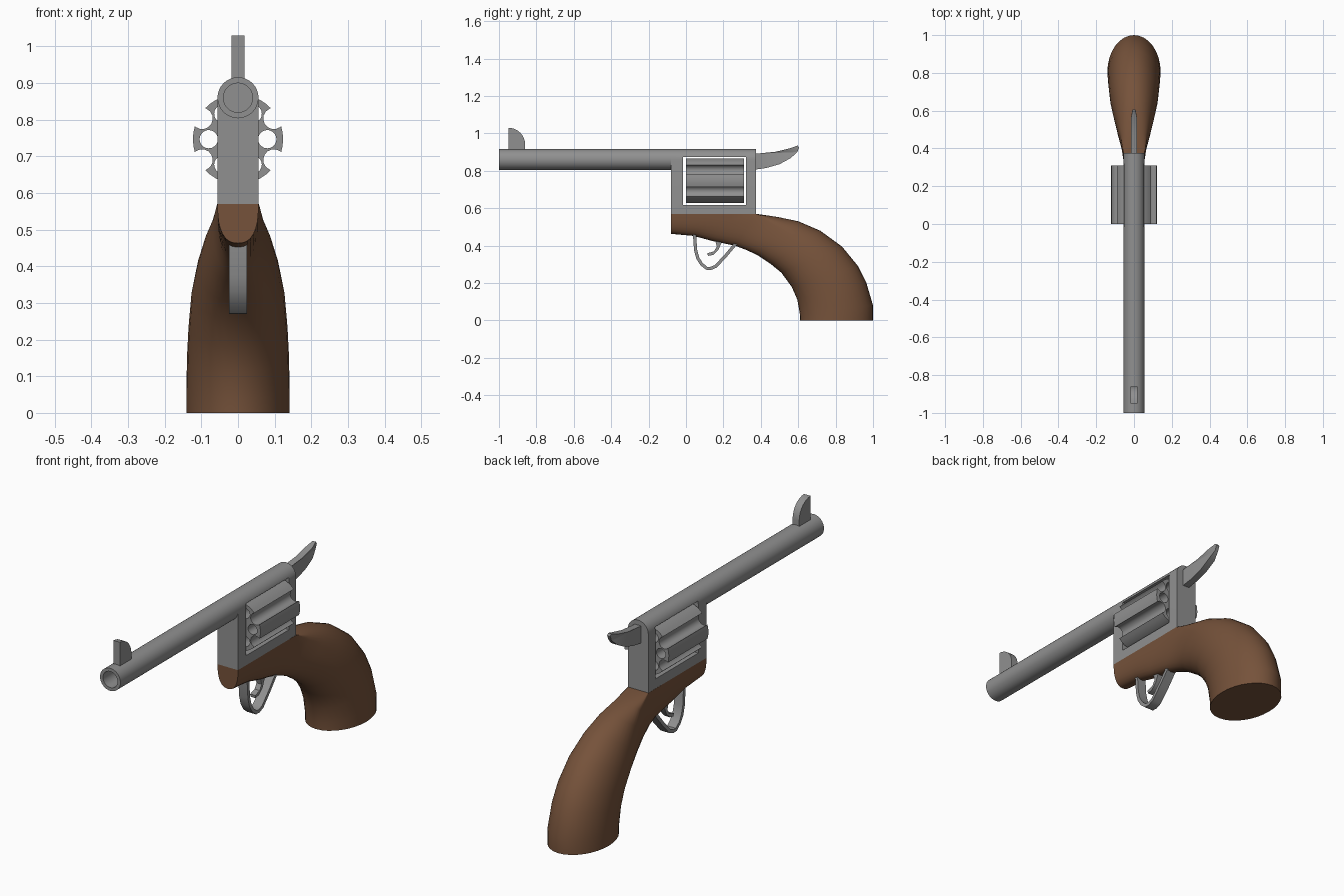
import bpy, bmesh, math
from mathutils import Matrix

if "Cube" in bpy.data.objects:
    bpy.data.objects.remove(bpy.data.objects["Cube"])


def material(name, rgb):
    m = bpy.data.materials.new(name)
    m.diffuse_color = (*rgb, 1)
    m.use_nodes = True
    m.node_tree.nodes["Principled BSDF"].inputs["Base Color"].default_value = m.diffuse_color
    return m


STEEL = material("grey_steel", (0.28, 0.28, 0.28))
WOOD = material("brown_wood", (0.18, 0.085, 0.043))


def finish(name, bm, mat, angle=35):
    bmesh.ops.remove_doubles(bm, verts=bm.verts, dist=1e-5)
    bmesh.ops.recalc_face_normals(bm, faces=bm.faces)
    me = bpy.data.meshes.new(name)
    bm.to_mesh(me)
    bm.free()
    me.materials.append(mat)
    ob = bpy.data.objects.new(name, me)
    bpy.context.collection.objects.link(ob)
    bpy.ops.object.select_all(action='DESELECT')
    ob.select_set(True)
    bpy.context.view_layer.objects.active = ob
    bpy.ops.object.shade_smooth_by_angle(angle=math.radians(angle))
    return ob


def filled(name, loops, half, matrix, mat=STEEL, taper=None):
    """Fill 2D loops (inner loops become holes) and extrude both ways by half."""
    cu = bpy.data.curves.new(name + "_profile", 'CURVE')
    cu.dimensions = '2D'
    cu.fill_mode = 'BOTH'
    cu.extrude = half
    for loop in loops:
        sp = cu.splines.new('POLY')
        sp.points.add(len(loop) - 1)
        for p, (u, v) in zip(sp.points, loop):
            p.co = (u, v, 0, 1)
        sp.use_cyclic_u = True
    tmp = bpy.data.objects.new(name + "_profile", cu)
    bpy.context.collection.objects.link(tmp)
    dg = bpy.context.evaluated_depsgraph_get()
    me = bpy.data.meshes.new_from_object(tmp.evaluated_get(dg))
    bm = bmesh.new()
    bm.from_mesh(me)
    bm.transform(matrix)
    if taper:
        for v in bm.verts:
            v.co.x *= taper(v.co.y)
    bpy.data.objects.remove(tmp)
    bpy.data.curves.remove(cu)
    bpy.data.meshes.remove(me)
    return finish(name, bm, mat)


# side profile (y, z) extruded across x
SIDE = Matrix(((0, 0, 1, 0), (1, 0, 0, 0), (0, 1, 0, 0), (0, 0, 0, 1)))


def side(name, loops, half, taper=None):
    return filled(name, loops, half, SIDE, taper=taper)


def lengthwise(name, loops, y0, y1):
    """Front profile (x, z) extruded from y0 to y1."""
    m = Matrix(((1, 0, 0, 0), (0, 0, -1, (y0 + y1) / 2), (0, 1, 0, 0), (0, 0, 0, 1)))
    return filled(name, loops, (y1 - y0) / 2, m)


def arc(cx, cy, r, a0, a1, n):
    return [(cx + r * math.cos(math.radians(a0 + (a1 - a0) * i / n)),
             cy + r * math.sin(math.radians(a0 + (a1 - a0) * i / n))) for i in range(n + 1)]


def circle(cx, cy, r, n):
    return arc(cx, cy, r, 0, 360, n)[:-1]


# barrel tube
R, BZ = 0.056, 0.86
lengthwise("barrel", [circle(0, BZ, R, 32), circle(0, BZ, 0.04, 32)], -1.0, -0.08)

# frame with round top and a window for the cylinder
frame = lengthwise("frame", [[(-R, 0.57), (R, 0.57)] + arc(0, BZ, R, 0, 180, 16)], -0.08, 0.375)
bpy.ops.mesh.primitive_cube_add(size=1, location=(0, 0.152, 0.7465))
cutter = bpy.context.object
cutter.name = "window_cutter"
cutter.scale = (0.5, 0.336, 0.257)
cutter.hide_render = True
mod = frame.modifiers.new("window", 'BOOLEAN')
mod.object = cutter
mod.operation = 'DIFFERENCE'
mod.solver = 'EXACT'
bpy.context.view_layer.objects.active = frame
bpy.ops.object.modifier_apply(modifier=mod.name)
bpy.data.objects.remove(cutter)

# fluted cylinder with six chambers
CZ, CR = 0.747, 0.123
outline, holes = [], []
for k in range(6):
    a = 60 * k
    outline += arc(0, CZ, CR, a - 16.5, a + 16.5, 4)
    b = math.radians(a + 30)
    outline += arc(0.113 * math.cos(b), CZ + 0.113 * math.sin(b), 0.029,
                   a + 30 - 85, a + 30 - 275, 8)
    holes.append(circle(0.08 * math.cos(math.radians(a)),
                        CZ + 0.08 * math.sin(math.radians(a)), 0.025, 20))
lengthwise("cylinder", [outline] + holes, 0.0, 0.31)

# front sight
side("front_sight", [[(-0.95, 0.9), (-0.86, 0.9)] + arc(-0.95, 0.94, 0.09, 0, 90, 8)], 0.018)

# hammer, narrowing at the tip
side("hammer", [[(0.36, 0.805), (0.43, 0.815), (0.5, 0.835), (0.56, 0.868), (0.595, 0.9),
                 (0.605, 0.925), (0.597, 0.935), (0.555, 0.92), (0.48, 0.902), (0.36, 0.89)]],
     0.017, taper=lambda y: 0.5 if y > 0.58 else 1)

# trigger
side("trigger", [[(0.15, 0.45), (0.165, 0.395), (0.15, 0.37), (0.115, 0.359), (0.117, 0.345),
                  (0.145, 0.35), (0.172, 0.375), (0.205, 0.45)]], 0.014)

# trigger guard: a strip following a path
path = [(0.037, 0.46), (0.043, 0.375), (0.055, 0.33), (0.077, 0.295), (0.107, 0.271),
        (0.135, 0.27), (0.165, 0.283), (0.22, 0.342), (0.285, 0.42)]
inner = []
for i, (u, v) in enumerate(path):
    p, q = path[max(i - 1, 0)], path[min(i + 1, len(path) - 1)]
    d = math.hypot(q[0] - p[0], q[1] - p[1])
    inner.append((u - (q[1] - p[1]) / d * 0.017, v + (q[0] - p[0]) / d * 0.017))
side("trigger_guard", [path + inner[::-1]], 0.024)

# grip: sections lofted between a top line and a bottom line
# (top y, top z, bottom y, bottom z, half width, widest point from the top)
sections = [
    (-0.08, 0.57, -0.08, 0.463, 0.056, 0), (0.10, 0.57, 0.04, 0.452, 0.056, 0),
    (0.25, 0.57, 0.14, 0.425, 0.056, 0), (0.375, 0.57, 0.26, 0.40, 0.057, 0),
    (0.49, 0.553, 0.32, 0.378, 0.070, 0.2), (0.60, 0.53, 0.38, 0.35, 0.09, 0.35),
    (0.717, 0.48, 0.455, 0.30, 0.111, 0.45), (0.834, 0.395, 0.51, 0.255, 0.127, 0.5),
    (0.92, 0.29, 0.565, 0.18, 0.135, 0.5), (0.963, 0.205, 0.595, 0.112, 0.139, 0.5),
    (1.0, 0.08, 0.608, 0.04, 0.141, 0.5), (1.0, 0.0, 0.61, 0.0, 0.141, 0.5)]
N = 32
bm = bmesh.new()
rings = []
for ty, tz, by, bz, w, f in sections:
    e = 0.8 + 0.4 * f
    ring = []
    for i in range(N):
        a = 2 * math.pi * i / N
        c, s = math.cos(a), math.sin(a)
        x = w * math.copysign(abs(c) ** e, c)
        t = f - math.copysign(abs(s) ** e, s) * (f if s > 0 else 1 - f)
        ring.append(bm.verts.new((x, ty + (by - ty) * t, tz + (bz - tz) * t)))
    rings.append(ring)
for r0, r1 in zip(rings, rings[1:]):
    for i in range(N):
        j = (i + 1) % N
        bm.faces.new((r0[i], r0[j], r1[j], r1[i]))
bm.faces.new(rings[0])
bm.faces.new(rings[-1][::-1])
finish("grip", bm, WOOD, 40)
